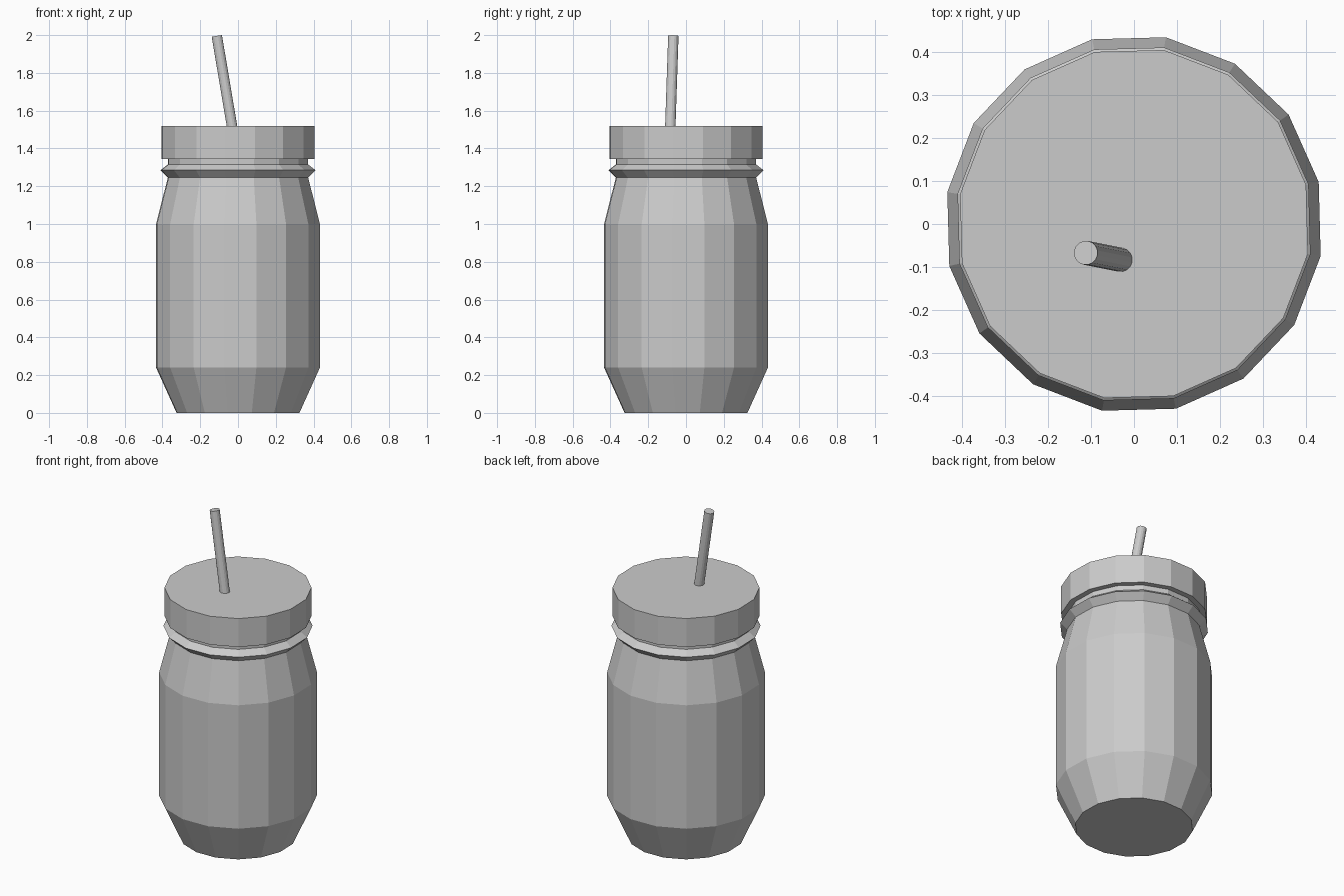
import bpy, bmesh
from math import cos, sin, radians, pi
from mathutils import Vector

if "Cube" in bpy.data.objects:
    bpy.data.objects.remove(bpy.data.objects["Cube"])

SIDES = 16
TURN = radians(12.8)


def make_object(name, bm):
    bmesh.ops.recalc_face_normals(bm, faces=bm.faces)
    mesh = bpy.data.meshes.new(name)
    bm.to_mesh(mesh)
    bm.free()
    obj = bpy.data.objects.new(name, mesh)
    bpy.context.collection.objects.link(obj)
    return obj


def lathe(name, profile):
    """Closed faceted solid from (radius, height) pairs, bottom to top."""
    bm = bmesh.new()
    rings = []
    for r, z in profile:
        angles = [TURN + 2 * pi * i / SIDES for i in range(SIDES)]
        rings.append([bm.verts.new((r * cos(a), r * sin(a), z)) for a in angles])
    for low, high in zip(rings, rings[1:]):
        for i in range(SIDES):
            j = (i + 1) % SIDES
            bm.faces.new((low[i], low[j], high[j], high[i]))
    bm.faces.new(rings[0])
    bm.faces.new(rings[-1])
    return make_object(name, bm)


def rod(name, start, end, radius, sides):
    """Cylinder between two points."""
    start, end = Vector(start), Vector(end)
    axis = end - start
    bm = bmesh.new()
    bmesh.ops.create_cone(bm, cap_ends=True, segments=sides,
                          radius1=radius, radius2=radius, depth=axis.length)
    obj = make_object(name, bm)
    obj.location = (start + end) / 2
    obj.rotation_euler = axis.to_track_quat('Z', 'Y').to_euler()
    return obj


# Jar body with chamfered base, sloping shoulder, neck bead and neck
lathe("jar", [(0.33, 0), (0.44, 0.24), (0.44, 1.0), (0.377, 1.245),
              (0.416, 1.285), (0.377, 1.315), (0.377, 1.36)])

# Screw-on lid
lathe("lid", [(0.41, 1.345), (0.41, 1.52)])

# Leaning straw, rooted just inside the lid
rod("straw", (-0.022, -0.085, 1.46), (-0.112, -0.067, 1.995), 0.028, 16)
